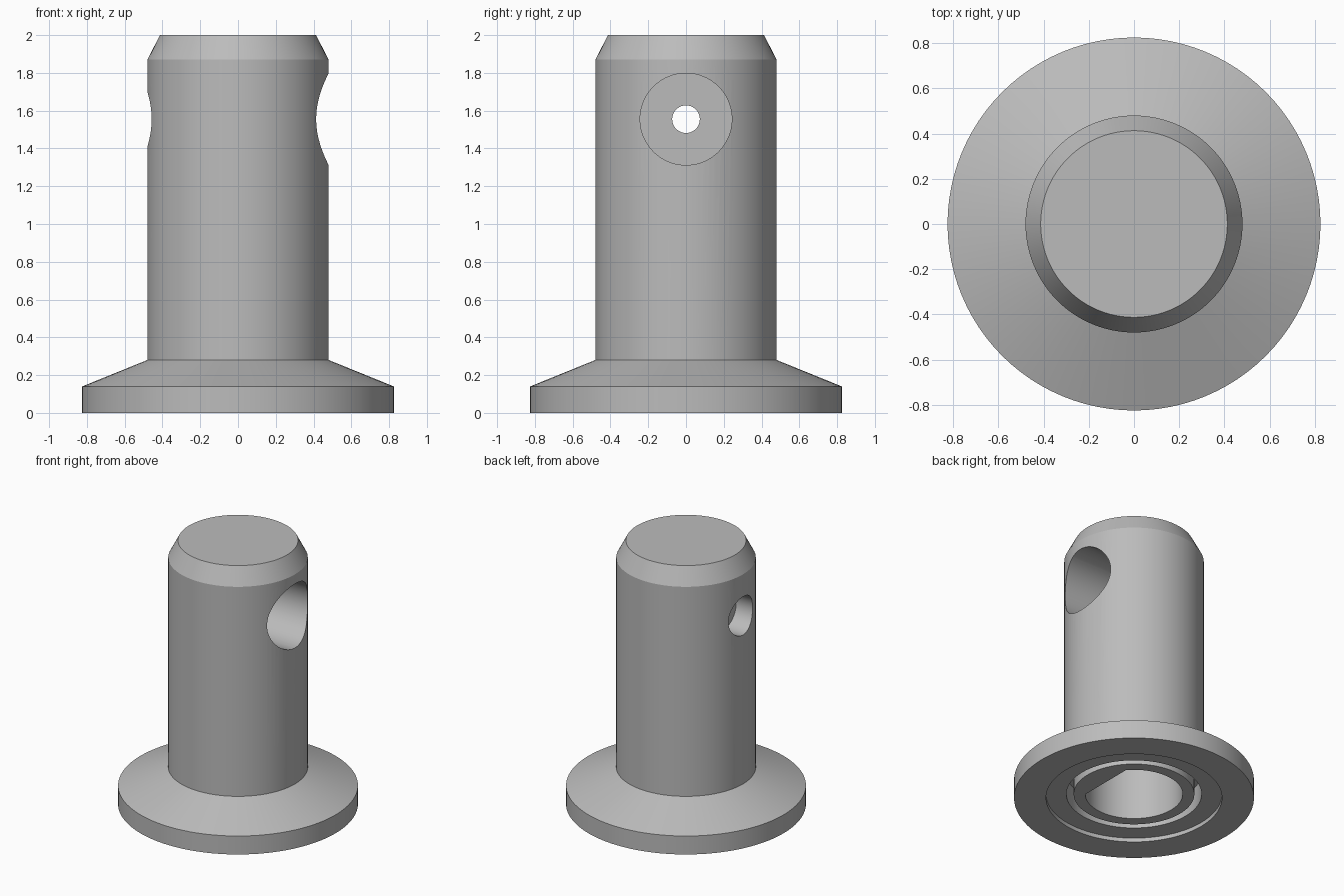
import bpy, bmesh
from math import pi, radians
from mathutils import Matrix, Vector

SIDES = 96

cube = bpy.data.objects.get("Cube")
if cube:
    bpy.data.objects.remove(cube, do_unlink=True)

grey = bpy.data.materials.new("plain_grey")
grey.use_nodes = True
colour = (0.5, 0.5, 0.5, 1)
grey.diffuse_color = colour
grey.node_tree.nodes["Principled BSDF"].inputs["Base Color"].default_value = colour


def make_object(name, bm):
    bmesh.ops.recalc_face_normals(bm, faces=bm.faces)
    mesh = bpy.data.meshes.new(name)
    bm.to_mesh(mesh)
    bm.free()
    mesh.materials.append(grey)
    obj = bpy.data.objects.new(name, mesh)
    bpy.context.collection.objects.link(obj)
    return obj


def lathe(name, profile):
    """Revolve a closed (radius, height) profile whose ends lie on the axis."""
    bm = bmesh.new()
    verts = [bm.verts.new((r, 0, z)) for r, z in profile]
    edges = [bm.edges.new(pair) for pair in zip(verts, verts[1:])]
    bmesh.ops.spin(bm, geom=verts + edges, cent=(0, 0, 0), axis=(0, 0, 1),
                   angle=2 * pi, steps=SIDES, use_merge=True)
    bmesh.ops.remove_doubles(bm, verts=bm.verts, dist=0.0001)
    # Join the end fans into flat discs
    for z in (profile[0][1], profile[-1][1]):
        hub = [v for v in bm.verts if Vector((v.co.x, v.co.y, v.co.z - z)).length < 0.001]
        bmesh.ops.dissolve_verts(bm, verts=hub)
    return make_object(name, bm)


def cylinder_between(name, radius, start, end):
    """Closed cylinder joining two points."""
    a, b = Vector(start), Vector(end)
    turn = (b - a).to_track_quat('Z', 'Y').to_matrix().to_4x4()
    bm = bmesh.new()
    bmesh.ops.create_cone(bm, cap_ends=True, segments=SIDES, radius1=radius, radius2=radius,
                          depth=(b - a).length, matrix=Matrix.Translation((a + b) / 2) @ turn)
    return make_object(name, bm)


def cut(target, cutter):
    """Subtract the cutter and remove it."""
    mod = target.modifiers.new("cut", 'BOOLEAN')
    mod.operation = 'DIFFERENCE'
    mod.solver = 'EXACT'
    mod.object = cutter
    cutter.hide_render = True
    bpy.context.view_layer.objects.active = target
    bpy.ops.object.modifier_apply(modifier=mod.name)
    bpy.data.objects.remove(cutter, do_unlink=True)


# Flanged post, with the shallow recess and ring groove underneath
recess = 0.03
groove = 0.2
post = lathe("flanged_post", [
    (0, recess), (0.415, recess), (0.415, groove), (0.465, groove), (0.465, recess),
    (0.605, recess), (0.605, 0), (0.825, 0), (0.825, 0.14),
    (0.48, 0.28), (0.48, 1.87), (0.413, 2), (0, 2)])

# D-shaped socket rising from the underside, flat on the left
socket = cylinder_between("socket_cutter", 0.335, (0, 0, -0.2), (0, 0, 1.1))
bm = bmesh.new()
bm.from_mesh(socket.data)
cutting = bmesh.ops.bisect_plane(bm, geom=bm.verts[:] + bm.edges[:] + bm.faces[:],
                                 plane_co=(0.255, 0, 0), plane_no=(1, 0, 0), clear_outer=True)
rim = [e for e in cutting["geom_cut"] if isinstance(e, bmesh.types.BMEdge)]
bmesh.ops.holes_fill(bm, edges=[e for e in bm.edges if e.is_boundary], sides=0)
bm.to_mesh(socket.data)
bm.free()
cut(post, socket)

# Cross hole: wide pocket on the left, narrow passage, smaller pocket on the right
hole_height = 1.555
for name, radius, x1, x2 in (("wide_pocket", 0.243, -0.1, 0.7),
                             ("passage", 0.073, -0.6, 0.2),
                             ("small_pocket", 0.145, -0.7, -0.32)):
    cut(post, cylinder_between(name, radius, (x1, 0, hole_height), (x2, 0, hole_height)))

# Smooth round walls, crisp rims
bpy.ops.object.select_all(action='DESELECT')
post.select_set(True)
bpy.context.view_layer.objects.active = post
bpy.ops.object.shade_smooth_by_angle(angle=radians(20))
